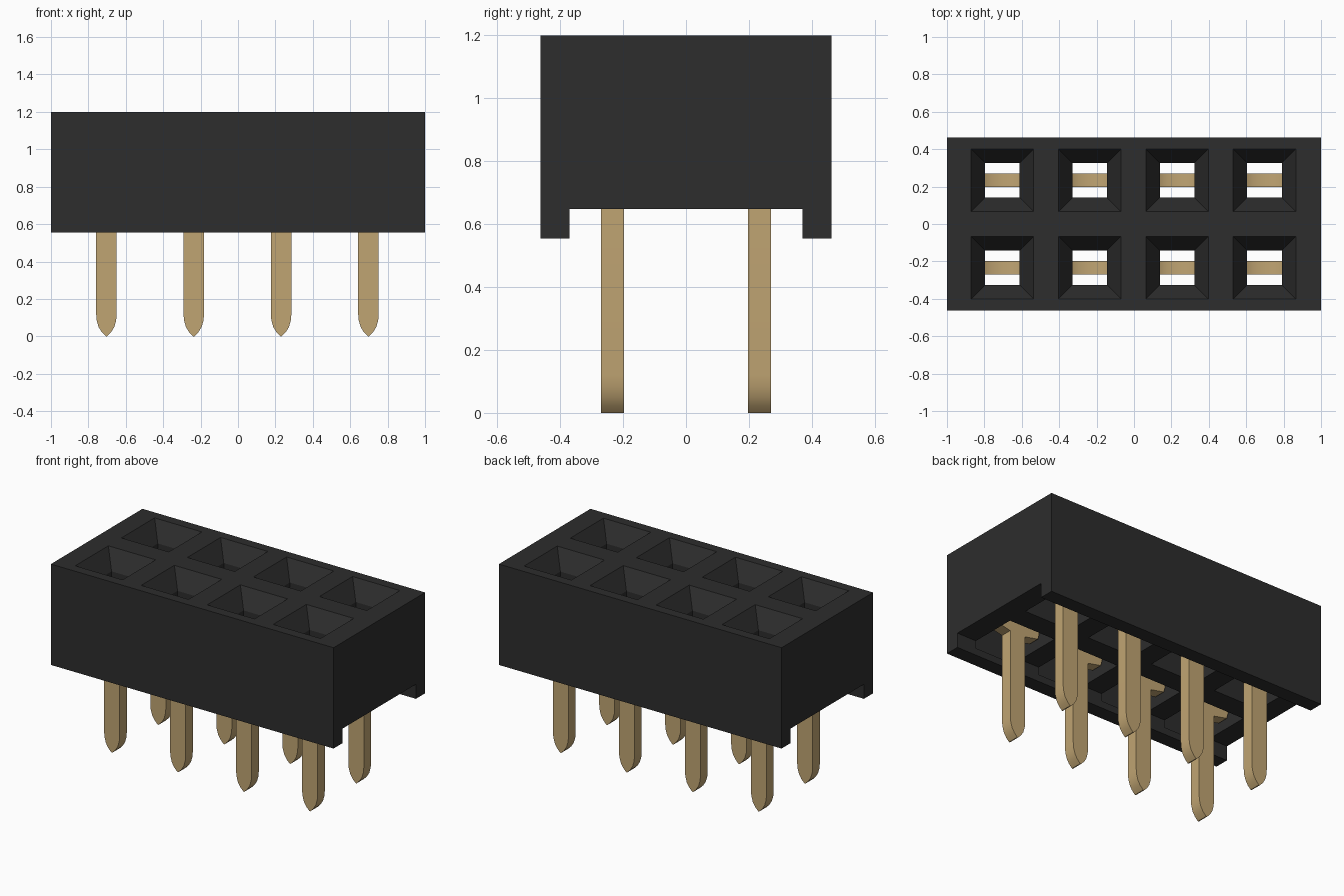
import bpy
import bmesh
import math

cube = bpy.data.objects.get("Cube")
if cube:
    bpy.data.objects.remove(cube)

PITCH = 0.467
COLUMNS = [(i - 1.5) * PITCH - 0.003 for i in range(4)]
ROWS = [-PITCH / 2, PITCH / 2]


def material(name, color, roughness):
    m = bpy.data.materials.new(name)
    m.use_nodes = True
    m.diffuse_color = color
    bsdf = m.node_tree.nodes["Principled BSDF"]
    bsdf.inputs["Base Color"].default_value = color
    bsdf.inputs["Roughness"].default_value = roughness
    return m


plastic = material("black plastic", (0.026, 0.026, 0.026, 1), 0.6)
brass = material("pale brass", (0.53, 0.376, 0.171, 1), 0.5)


def finish(bm, name, mat):
    bmesh.ops.recalc_face_normals(bm, faces=bm.faces)
    mesh = bpy.data.meshes.new(name)
    bm.to_mesh(mesh)
    bm.free()
    mesh.materials.append(mat)
    obj = bpy.data.objects.new(name, mesh)
    bpy.context.collection.objects.link(obj)
    return obj


def prism(bm, start, end):
    """Closed solid between two matching outlines."""
    a = [bm.verts.new(p) for p in start]
    b = [bm.verts.new(p) for p in end]
    bm.faces.new(a)
    bm.faces.new(b[::-1])
    for i in range(len(a)):
        j = (i + 1) % len(a)
        bm.faces.new((a[i], a[j], b[j], b[i]))


def mirrored(half):
    return half + [(-x, z) for x, z in reversed(half)]


# Housing: a block with a channel along its underside
section = mirrored([(0.4625, 1.2), (0.4625, 0.555), (0.37, 0.555), (0.37, 0.648)])
bm = bmesh.new()
prism(bm, [(-1, y, z) for y, z in section], [(1, y, z) for y, z in section])
housing = finish(bm, "housing", plastic)

# Socket cutters: contact chamber, narrow throat and funnel mouth
LEVELS = [(0.6, 0.165), (1.0, 0.165), (1.0, 0.0925), (1.085, 0.0925), (1.2, 0.1675), (1.25, 0.1675)]
bm = bmesh.new()
for cx in COLUMNS:
    for cy in ROWS:
        rings = [[bm.verts.new((cx + sx * r, cy + sy * r, z))
                  for sx, sy in ((-1, -1), (1, -1), (1, 1), (-1, 1))]
                 for z, r in LEVELS]
        bm.faces.new(rings[0])
        bm.faces.new(rings[-1])
        for lo, hi in zip(rings, rings[1:]):
            for i in range(4):
                j = (i + 1) % 4
                bm.faces.new((lo[i], lo[j], hi[j], hi[i]))
cutter = finish(bm, "socket_cutter", plastic)
cutter.hide_render = True

cut = housing.modifiers.new("sockets", "BOOLEAN")
cut.operation = "DIFFERENCE"
cut.solver = "EXACT"
cut.object = cutter
bpy.context.view_layer.update()
graph = bpy.context.evaluated_depsgraph_get()
cut_mesh = bpy.data.meshes.new_from_object(housing.evaluated_get(graph))
housing.modifiers.clear()
housing.data = cut_mesh
bpy.data.objects.remove(cutter)

# Contacts: pointed flat pin below, open fork above
outline = mirrored([
    (0.003, 0), (0.025, 0.022), (0.042, 0.05), (0.052, 0.085), (0.055, 0.12),
    (0.055, 0.68), (0.15, 0.70), (0.158, 0.73), (0.158, 0.99), (0.115, 0.99),
    (0.115, 0.82), (0.095, 0.78), (0.058, 0.76)])
for row, cy in zip(("front", "back"), ROWS):
    for n, cx in enumerate(COLUMNS, 1):
        bm = bmesh.new()
        prism(bm, [(x, -0.0365, z) for x, z in outline],
              [(x, 0.0365, z) for x, z in outline])
        pin = finish(bm, f"{row}_pin_{n}", brass)
        pin.location = (cx, cy, 0)
        bpy.ops.object.select_all(action="DESELECT")
        pin.select_set(True)
        bpy.context.view_layer.objects.active = pin
        bpy.ops.object.shade_smooth_by_angle(angle=math.radians(32))
